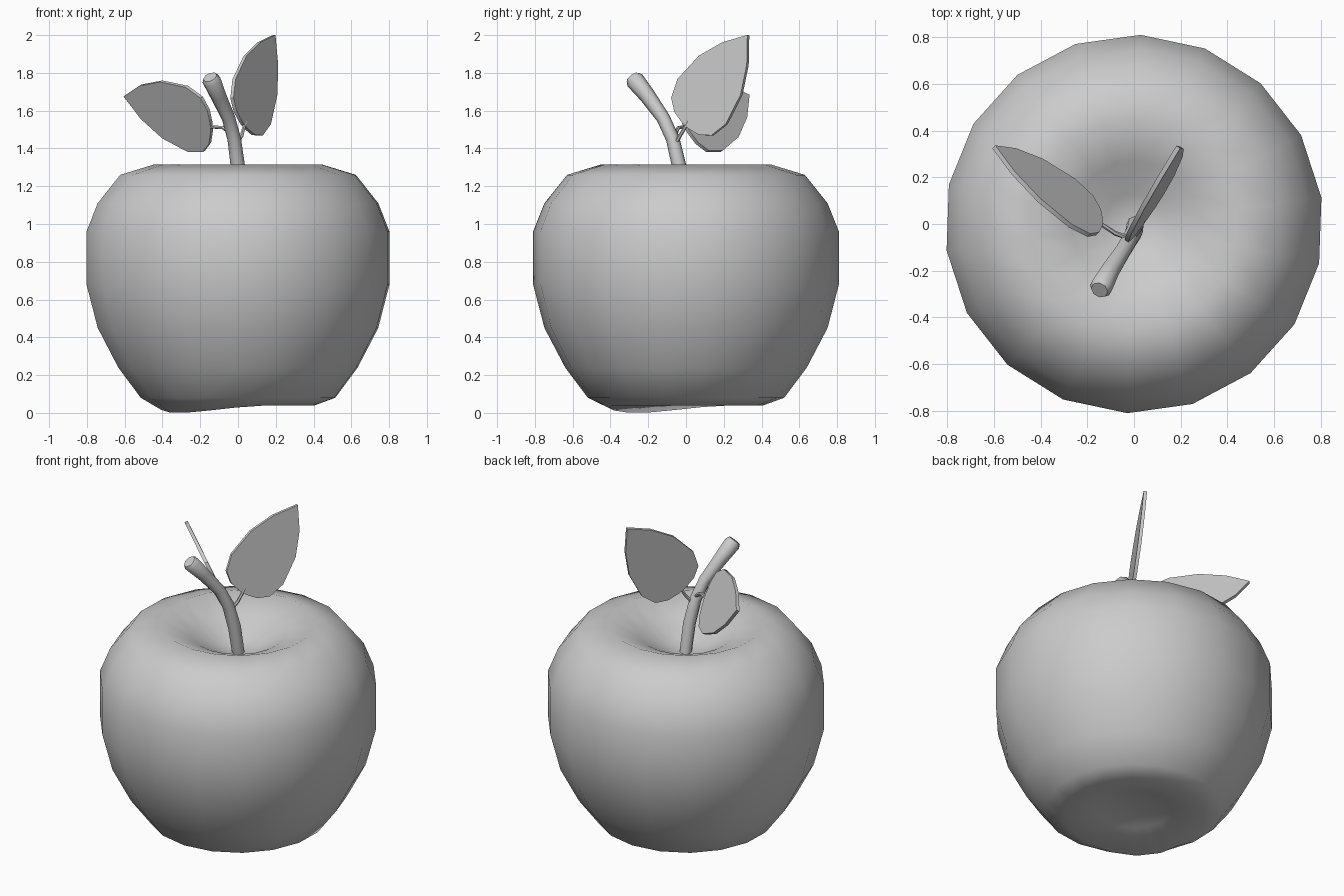
import bpy, bmesh, math
from mathutils import Matrix, Vector

cube = bpy.data.objects.get("Cube")
if cube:
    bpy.data.objects.remove(cube, do_unlink=True)

gray = bpy.data.materials.new("plain gray")
gray.use_nodes = True
gray.diffuse_color = (0.6, 0.6, 0.6, 1)
gray.node_tree.nodes["Principled BSDF"].inputs["Base Color"].default_value = (0.6, 0.6, 0.6, 1)


def finish(bm, name, angle):
    """Turn a bmesh into a shaded object."""
    bmesh.ops.recalc_face_normals(bm, faces=bm.faces)
    mesh = bpy.data.meshes.new(name)
    bm.to_mesh(mesh)
    bm.free()
    mesh.materials.append(gray)
    obj = bpy.data.objects.new(name, mesh)
    bpy.context.collection.objects.link(obj)
    bpy.ops.object.select_all(action='DESELECT')
    obj.select_set(True)
    bpy.context.view_layer.objects.active = obj
    bpy.ops.object.shade_smooth_by_angle(angle=math.radians(angle))
    return obj


def skin(bm, rings):
    """Bridge equal-length rings of vertices with quads."""
    for a, b in zip(rings, rings[1:]):
        n = len(a)
        for i in range(n):
            j = (i + 1) % n
            bm.faces.new((a[i], a[j], b[j], b[i]))


def fruit(profile, top, bottom, sides=18):
    """Lathe the fruit body, with one lower lobe underneath."""
    bm = bmesh.new()
    rings = []
    for r, z in profile:
        ring = []
        for i in range(sides):
            a = math.radians(8) + math.tau * i / sides
            lobe = max(0, math.cos(a - math.radians(220))) ** 3
            drop = 0.04 * lobe if z < 0.05 else 0
            ring.append(bm.verts.new((r * math.cos(a), r * math.sin(a), z - drop)))
        rings.append(ring)
    skin(bm, rings)
    for ring, z in ((rings[0], bottom), (rings[-1], top)):
        pole = bm.verts.new((0, 0, z))
        for i in range(sides):
            bm.faces.new((ring[i], ring[(i + 1) % sides], pole))
    return finish(bm, "fruit_body", 80)


def tube(name, path, radii, sides=8):
    """Sweep a round section along a path."""
    bm = bmesh.new()
    pts = [Vector(p) for p in path]
    rings = []
    for i, p in enumerate(pts):
        along = (pts[min(i + 1, len(pts) - 1)] - pts[max(i - 1, 0)]).normalized()
        side = along.cross(Vector((1, 0, 0))).normalized()
        rings.append([bm.verts.new(p + Matrix.Rotation(math.tau * k / sides, 3, along) @ side * radii[i])
                      for k in range(sides)])
    skin(bm, rings)
    bm.faces.new(rings[0])
    bm.faces.new(rings[-1])
    return finish(bm, name, 50)


def leaf(name, base, tip, across, thickness=0.02):
    """Flat pointed leaf, mirrored about its midrib."""
    half = [(0, 0.025), (0.015, 0.1), (0.06, 0.165), (0.16, 0.198), (0.335, 0.172), (0.48, 0.1)]
    base, tip = Vector(base), Vector(tip)
    along = (tip - base).normalized()
    across = Vector(across)
    across = (across - along * across.dot(along)).normalized()
    normal = along.cross(across) * thickness / 2
    length = (tip - base).length
    outline = half + [(length, 0)] + [(t, -w) for t, w in reversed(half)]
    bm = bmesh.new()
    rings = [[bm.verts.new(base + along * t + across * w + normal * s) for t, w in outline]
             for s in (-1, 1)]
    skin(bm, rings)
    for ring in rings:
        bm.faces.new(ring)
    return finish(bm, name, 30)


# Fruit with hollows at top and bottom
fruit([(0.22, 0.08), (0.41, 0.04), (0.52, 0.08), (0.64, 0.24), (0.75, 0.45), (0.81, 0.68),
       (0.81, 0.96), (0.75, 1.11), (0.63, 1.26), (0.45, 1.315), (0.27, 1.24), (0.13, 1.16)],
      top=1.12, bottom=0.11)

# Bent stem, thicker at the cut end
tube("stem",
     [(0.005, 0, 1.11), (0, -0.035, 1.3), (-0.02, -0.07, 1.45), (-0.05, -0.12, 1.56),
      (-0.105, -0.205, 1.68), (-0.14, -0.27, 1.76), (-0.148, -0.283, 1.778)],
     [0.036, 0.038, 0.036, 0.036, 0.043, 0.05, 0.038])

# Leaves and their stalks
leaf("right_leaf", (-0.14, 0, 1.51), (-0.6, 0.33, 1.68), (-0.03, -0.5, 0.87))
leaf("left_leaf", (0.03, 0, 1.52), (0.19, 0.33, 2.0), (-0.47, -0.64, 0.6))
tube("right_leaf_stalk", [(-0.02, -0.06, 1.47), (-0.08, -0.04, 1.51), (-0.15, 0.005, 1.515)],
     [0.012, 0.01, 0.009], 6)
tube("left_leaf_stalk", [(-0.01, -0.06, 1.42), (0.02, -0.03, 1.47), (0.04, 0.015, 1.545)],
     [0.012, 0.01, 0.009], 6)
